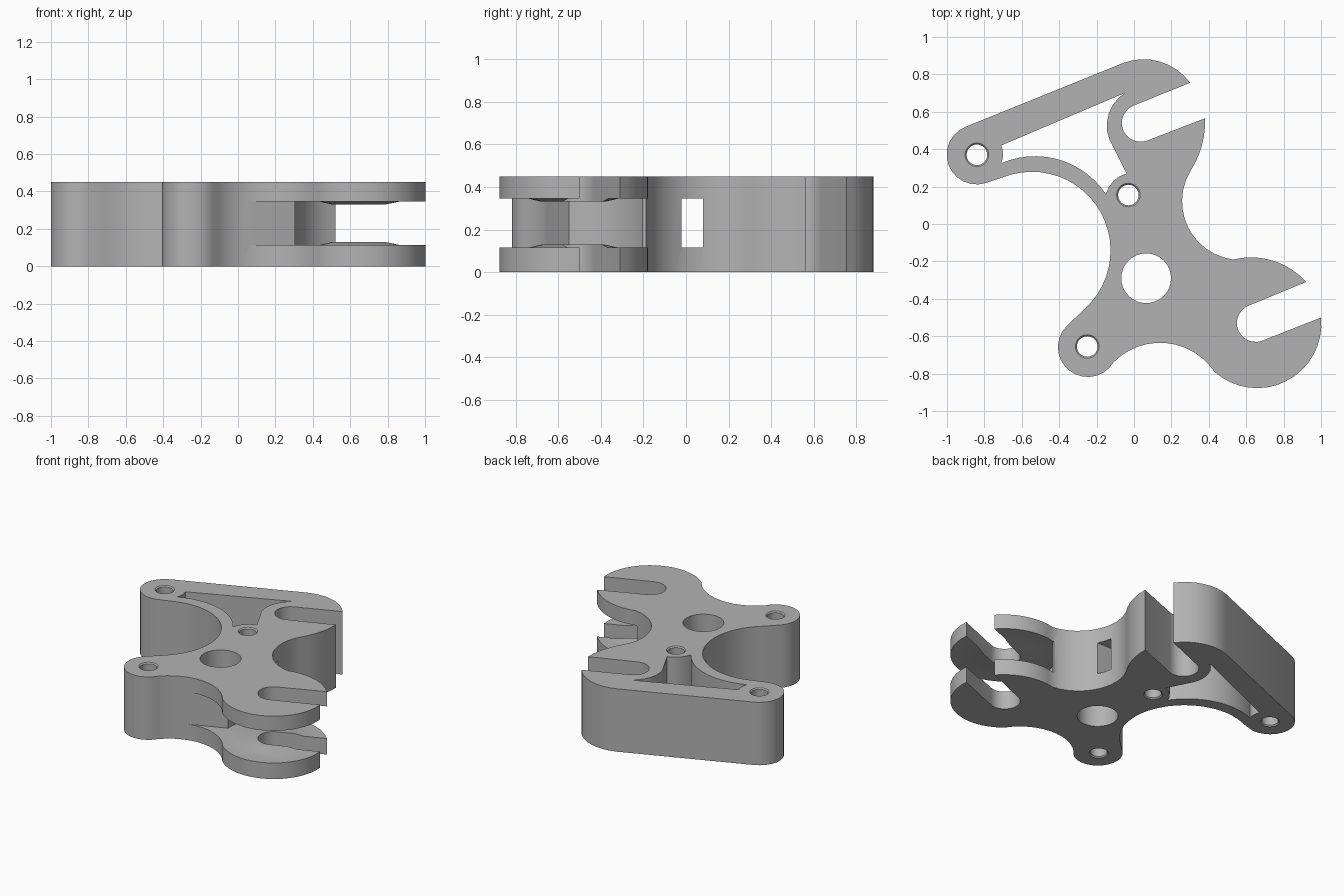
import bpy, bmesh, math
from mathutils import Vector

cube = bpy.data.objects.get("Cube")
if cube:
    bpy.data.objects.remove(cube, do_unlink=True)

HEIGHT = 0.45
JAW_LOW, JAW_HIGH = 0.115, 0.345

steel = bpy.data.materials.new("plain_grey")
steel.use_nodes = True
steel.diffuse_color = (0.45, 0.45, 0.45, 1)
steel.node_tree.nodes["Principled BSDF"].inputs["Base Color"].default_value = steel.diffuse_color


def arc(a, b, c, step=0.05):
    """Points after a, on the circle from a through b to c."""
    a, b, c = Vector(a), Vector(b), Vector(c)
    u, v = b - a, c - a
    d = 2 * u.cross(v)
    centre = a + Vector((v.y * u.dot(u) - u.y * v.dot(v),
                         u.x * v.dot(v) - v.x * u.dot(u))) / d
    r = a - centre
    start = math.atan2(r.y, r.x)
    end = math.atan2(c.y - centre.y, c.x - centre.x)
    sweep = (end - start) % math.tau
    if d < 0:
        sweep -= math.tau
    n = max(4, round(abs(sweep) * r.length / step), round(abs(sweep) * 4))
    return [centre + r.length * Vector((math.cos(start + sweep * i / n),
                                        math.sin(start + sweep * i / n)))
            for i in range(1, n + 1)]


def path(start, *segments):
    """Trace lines (one point) and arcs (middle and end), in hundredths."""
    pts = [Vector(start) / 100]
    for seg in segments:
        ends = [Vector(p) / 100 for p in seg]
        pts += ends if len(ends) == 1 else arc(pts[-1], *ends)
    if (pts[0] - pts[-1]).length < 1e-4:
        pts.pop()
    return pts


def finish(name, bm):
    bmesh.ops.recalc_face_normals(bm, faces=bm.faces)
    mesh = bpy.data.meshes.new(name)
    bm.to_mesh(mesh)
    bm.free()
    mesh.materials.append(steel)
    obj = bpy.data.objects.new(name, mesh)
    bpy.context.collection.objects.link(obj)
    return obj


def prism(name, pts, low, high):
    bm = bmesh.new()
    face = bm.faces.new([bm.verts.new((p[0], p[1], low)) for p in pts])
    new = bmesh.ops.extrude_face_region(bm, geom=[face])["geom"]
    bmesh.ops.translate(bm, vec=(0, 0, high - low),
                        verts=[g for g in new if isinstance(g, bmesh.types.BMVert)])
    return finish(name, bm)


def lathe(name, x, y, profile, sides=32):
    """Stack of rings given as (radius, z), capped at both ends."""
    bm = bmesh.new()
    rings = [[bm.verts.new((x + r * math.cos(math.tau * i / sides),
                            y + r * math.sin(math.tau * i / sides), z))
              for i in range(sides)] for r, z in profile]
    for low, high in zip(rings, rings[1:]):
        for i in range(sides):
            j = (i + 1) % sides
            bm.faces.new((low[i], low[j], high[j], high[i]))
    bm.faces.new(rings[0])
    bm.faces.new(rings[-1])
    return finish(name, bm)


def cut(obj, tool):
    tool.hide_render = True
    mod = obj.modifiers.new("cut", 'BOOLEAN')
    mod.operation = 'DIFFERENCE'
    mod.solver = 'EXACT'
    mod.object = tool
    bpy.ops.object.select_all(action='DESELECT')
    bpy.context.view_layer.objects.active = obj
    obj.select_set(True)
    bpy.ops.object.modifier_apply(modifier=mod.name)
    bpy.data.objects.remove(tool, do_unlink=True)


# Bracket outline with its two open hooks
outline = path(
    (-90, 52), [(-6, 86)],
    [(14, 86.8), (30, 75.5)],                       # upper hook
    [(0, 63.4)], [(-5.9, 50.5), (7, 44.6)], [(38, 56.5)],
    [(36, 41), (30, 28)],
    [(33, -8), (53, -19)],                          # right waist
    [(74, -19.5), (92, -31)],                       # lower hook
    [(61.5, -43.6)], [(55.6, -56.5), (68.5, -62.4)], [(100, -50)],
    [(75, -86.5), (43, -79)],
    [(14, -63.5), (-11, -74)],                      # foot
    [(-39, -73), (-36, -54.5)],
    [(-26, -45)],
    [(-13, -8), (-70, 25)],                         # left waist and arm
    [(-79, 22)],
    [(-98.5, 30), (-90, 52)])
bracket = prism("bracket_body", outline, 0, HEIGHT)

# Opening between the straight bar and the curved arm
opening = path(
    (-71, 42), [(-5, 70)],
    [(-14.5, 54), (-11, 41)], [(-4, 27)],
    [(-11, 23), (-15, 16)],
    [(-36, 33), (-71, 32.5)],
    [(-70, 37), (-71, 42)])
cut(bracket, prism("arm_opening", opening, -0.1, HEIGHT + 0.1))

# Pivot bore and chamfered pin holes
cut(bracket, lathe("pivot_bore", 0.065, -0.29, [(0.133, -0.1), (0.133, HEIGHT + 0.1)]))
R, C = 0.055, 0.008
for x, y in ((-0.84, 0.37), (-0.03, 0.155), (-0.25, -0.655)):
    cut(bracket, lathe("pin_hole", x, y, [
        (R + 2 * C, -C), (R, C), (R, HEIGHT - C), (R + 2 * C, HEIGHT + C)]))

# Pocket that splits the lower hook into two jaws, with a low boss on each
pocket = path((52, -10), [(52, -20.5)], [(36, -34), (30.5, -55)], [(2, -66)],
              [(2, -100)], [(110, -100)], [(110, -10)])
jaw_pocket = prism("jaw_pocket", pocket, JAW_LOW, JAW_HIGH)
for z, s in ((JAW_LOW, 1), (JAW_HIGH, -1)):
    cut(jaw_pocket, lathe("jaw_boss", 0.65, -0.53,
                          [(0.25, z - s * 0.012), (0.21, z), (0.15, z + s * 0.014)]))
cut(bracket, jaw_pocket)

# Square window straight through the waist
window = [(-0.4, -0.02), (0.5, -0.02), (0.5, 0.08), (-0.4, 0.08)]
cut(bracket, prism("waist_window", window, JAW_LOW, JAW_HIGH))

bpy.ops.object.shade_smooth_by_angle(angle=math.radians(32))
